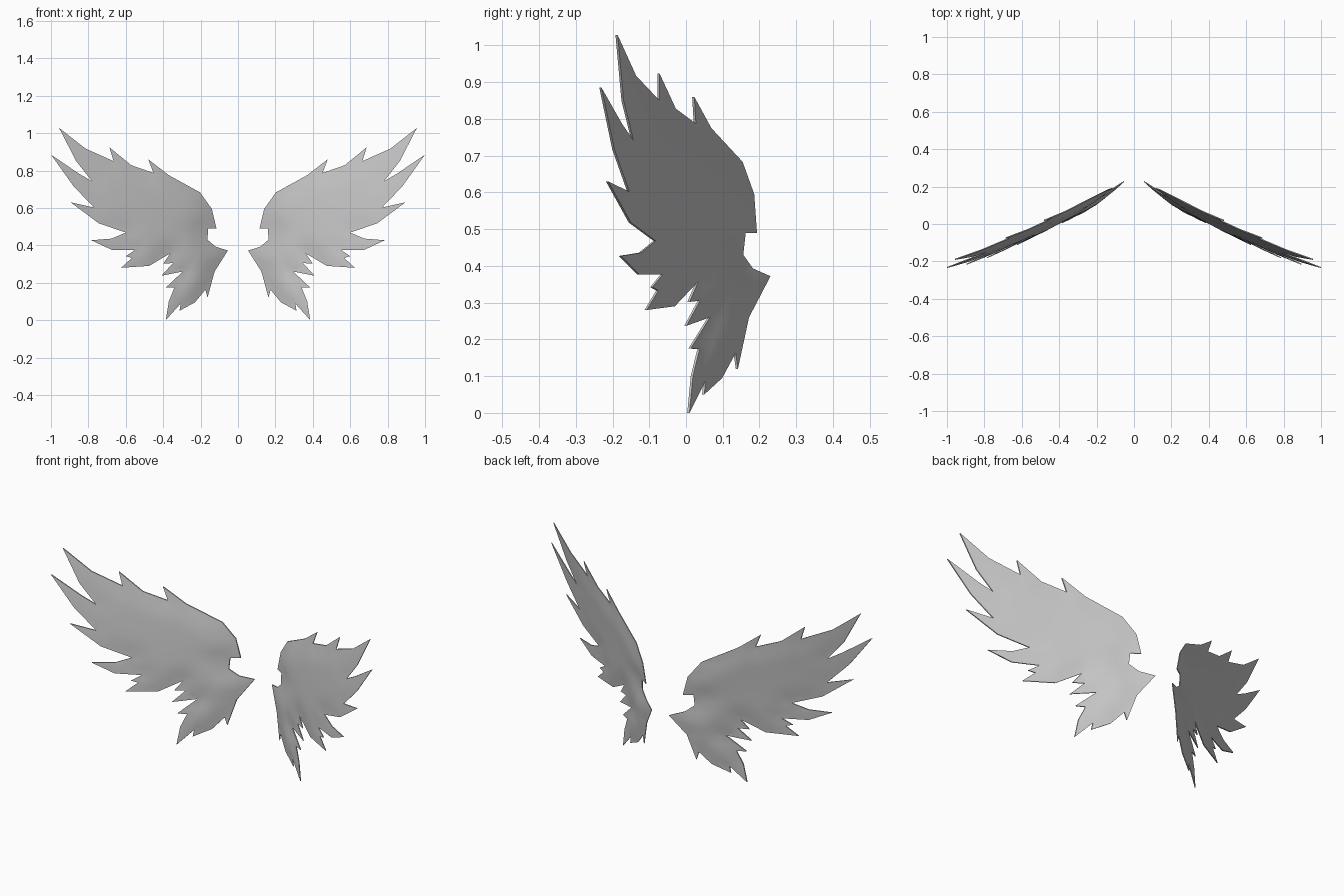
import bpy, bmesh, math
from mathutils import Vector
from mathutils.geometry import delaunay_2d_cdt, intersect_point_line

if "Cube" in bpy.data.objects:
    bpy.data.objects.remove(bpy.data.objects["Cube"])

# Wing silhouette seen from the front (x, z), one side only
TOP_EDGE = [(.115, .49), (.14, .595), (.203, .683), (.37, .775), (.48, .86), (.452, .787),
            (.57, .828), (.688, .924), (.665, .85), (.815, .917), (.957, 1.028)]
OUTER_FEATHERS = [(.865, .85), (.78, .742), (.853, .785), (1.0, .885), (.88, .717), (.77, .602),
                  (.895, .63), (.745, .518), (.60, .468), (.675, .436), (.785, .427),
                  (.675, .376), (.55, .376), (.60, .342), (.567, .333), (.625, .28)]
LOWER_FEATHERS = [(.475, .29), (.362, .357), (.40, .302), (.348, .305), (.41, .237), (.295, .26),
                  (.385, .175), (.34, .174), (.37, .10), (.386, 0), (.307, .088), (.313, .05),
                  (.23, .095), (.174, .163), (.163, .12)]
ROOT_EDGE = [(.125, .26), (.054, .372), (.12, .393), (.163, .43), (.16, .49)]
OUTLINE = [Vector(p) for p in TOP_EDGE + OUTER_FEATHERS + LOWER_FEATHERS + ROOT_EDGE]
N = len(OUTLINE)
STEP = 0.035


def inside(p):
    hit = False
    for i in range(N):
        a, b = OUTLINE[i], OUTLINE[i - 1]
        if (a.y > p.y) != (b.y > p.y) and p.x < (b.x - a.x) * (p.y - a.y) / (b.y - a.y) + a.x:
            hit = not hit
    return hit


def edge_distance(p):
    best = 9.0
    for i in range(N):
        a, b = OUTLINE[i - 1], OUTLINE[i]
        q, t = intersect_point_line(p, a, b)
        q = a.lerp(b, min(1, max(0, t)))
        best = min(best, (p - q.to_2d()).length)
    return best


def sweep(x, z):
    """Depth of the wing's middle surface, swept forward toward the tip."""
    return .18 - .48 * x + .085 * z * z + .08 * math.exp(-x / .2)


def half_thickness(p, d):
    """Thin at the feathers, padded near the root with a groove at the notch."""
    pad = .019 * min(1, d / .09) * max(.15, 1 - p.x)
    groove = 1 - .6 * math.exp(-((p.y - .48) / .05) ** 2 - ((p.x - .16) / .12) ** 2)
    return .003 + pad * groove


def make_wing(name, side, mat):
    # Fill the silhouette with an even net of points
    pts = [p.copy() for p in OUTLINE]
    for i in range(int(1 / STEP) + 1):
        for j in range(int(1.03 / STEP) + 1):
            p = Vector(((i + .5 * (j % 2)) * STEP, j * STEP))
            if inside(p) and edge_distance(p) > .012:
                pts.append(p)
    edges = [(i, (i + 1) % N) for i in range(N)]
    flat, _, faces, *_ = delaunay_2d_cdt(pts, edges, [], 1, 1e-5)
    faces = [f for f in faces if inside(sum((flat[i] for i in f), Vector((0, 0))) / len(f))]

    # Front and back skins, joined by a narrow rim
    bm = bmesh.new()
    skins = []
    for s in (-1, 1):
        layer = []
        for p in flat:
            h = half_thickness(p, edge_distance(p))
            layer.append(bm.verts.new((side * p.x, sweep(p.x, p.y) + s * h, p.y)))
        skins.append(layer)
        for f in faces:
            bm.faces.new([layer[i] for i in f])
    count = {}
    for f in faces:
        for k in range(len(f)):
            key = tuple(sorted((f[k - 1], f[k])))
            count[key] = count.get(key, 0) + 1
    for (a, b), c in count.items():
        if c == 1:
            bm.faces.new((skins[0][a], skins[0][b], skins[1][b], skins[1][a]))
    bmesh.ops.delete(bm, geom=[v for v in bm.verts if not v.link_faces], context='VERTS')
    bmesh.ops.recalc_face_normals(bm, faces=bm.faces)

    me = bpy.data.meshes.new(name)
    bm.to_mesh(me)
    bm.free()
    me.materials.append(mat)
    ob = bpy.data.objects.new(name, me)
    bpy.context.collection.objects.link(ob)
    bpy.ops.object.select_all(action='DESELECT')
    ob.select_set(True)
    bpy.context.view_layer.objects.active = ob
    bpy.ops.object.shade_smooth_by_angle(angle=math.radians(40))


grey = bpy.data.materials.new("light_grey")
grey.diffuse_color = (.58, .58, .58, 1)
grey.use_nodes = True
grey.node_tree.nodes["Principled BSDF"].inputs["Base Color"].default_value = grey.diffuse_color

make_wing("right_wing", 1, grey)
make_wing("left_wing", -1, grey)
